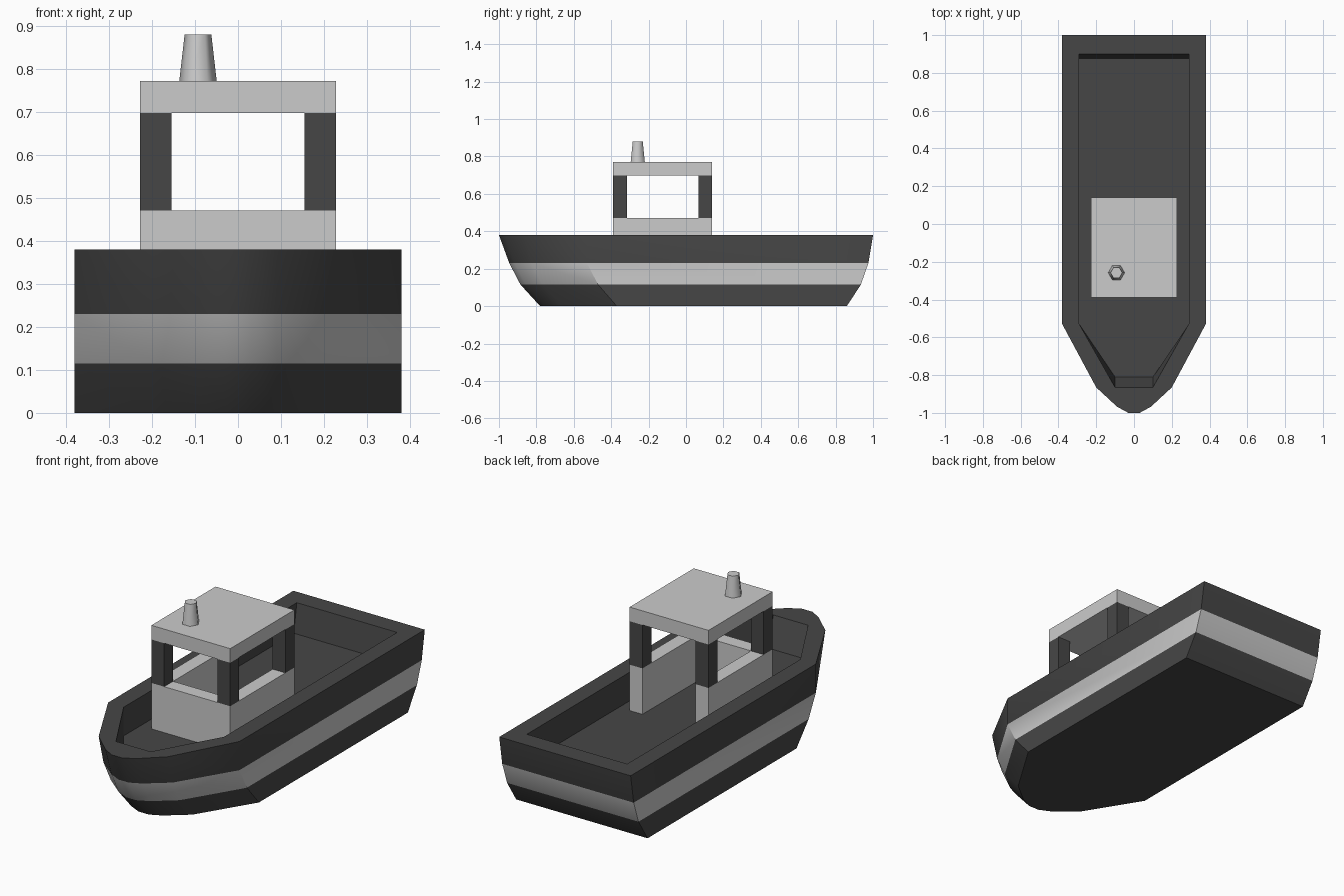
import bpy, bmesh, math

if "Cube" in bpy.data.objects:
    bpy.data.objects.remove(bpy.data.objects["Cube"])


def material(name, v):
    m = bpy.data.materials.new(name)
    m.diffuse_color = (v, v, v, 1)
    m.use_nodes = True
    m.node_tree.nodes["Principled BSDF"].inputs["Base Color"].default_value = m.diffuse_color
    return m


DARK = material("dark grey", 0.062)
LIGHT = material("light grey", 0.60)


def finish(bm, name, mats, angle=None):
    bmesh.ops.recalc_face_normals(bm, faces=bm.faces)
    me = bpy.data.meshes.new(name)
    bm.to_mesh(me)
    bm.free()
    ob = bpy.data.objects.new(name, me)
    bpy.context.collection.objects.link(ob)
    for m in mats:
        me.materials.append(m)
    if angle:
        bpy.ops.object.select_all(action='DESELECT')
        ob.select_set(True)
        bpy.context.view_layer.objects.active = ob
        bpy.ops.object.shade_smooth_by_angle(angle=math.radians(angle))
    return ob


def prism(name, outline, z0, z1, mat):
    bm = bmesh.new()
    face = bm.faces.new([bm.verts.new((x, y, z0)) for x, y in outline])
    ext = bmesh.ops.extrude_face_region(bm, geom=[face])
    for v in ext["geom"]:
        if isinstance(v, bmesh.types.BMVert):
            v.co.z = z1
    return finish(bm, name, [mat])


def rect(x0, x1, y0, y1):
    return [(x0, y0), (x1, y0), (x1, y1), (x0, y1)]


# Hull: mirrored outline rings (z, stern y, shoulder y, bow y)
def ring(bm, half, z):
    pts = half + [(-x, y) for x, y in reversed(half)]
    return [bm.verts.new((x, y, z)) for x, y in pts]


def bridge(bm, a, b, mat=0):
    n = len(a)
    for i in range(n):
        j = (i + 1) % n
        bm.faces.new((a[i], a[j], b[j], b[i])).material_index = mat


bm = bmesh.new()
levels = [(0, 0.86, -0.37, -0.78), (0.115, 0.935, -0.47, -0.885),
          (0.23, 0.975, -0.53, -0.945), (0.38, 1.0, -0.53, -1.0)]
rings = []
for z, stern, shoulder, bow in levels:
    run = bow - shoulder
    half = [(0.38, stern), (0.38, shoulder), (0.2, shoulder + 0.713 * run),
            (0.09, shoulder + 0.93 * run), (0.03, bow)]
    rings.append(ring(bm, half, z))
bm.faces.new(rings[0])
for i in range(3):
    bridge(bm, rings[i], rings[i + 1], 1 if i == 1 else 0)  # light stripe
# Sunken deck
rim = ring(bm, [(0.29, 0.90), (0.29, -0.53), (0.10, -0.865)], 0.38)
deck = ring(bm, [(0.29, 0.875), (0.29, -0.53), (0.10, -0.81)], 0.23)
bridge(bm, rim, deck)
bm.faces.new(deck)
# Gunwale between outer edge and rim
o = rings[3]
for a, b, c, d in ((0, 1, 1, 0), (1, 2, 2, 1), (8, 7, 3, 4), (9, 8, 4, 5), (0, 9, 5, 0)):
    bm.faces.new((o[a], o[b], rim[c], rim[d]))
bm.faces.new(o[2:8] + [rim[3], rim[2]])
finish(bm, "hull", [DARK, LIGHT], 30)

# Cabin: U-shaped wall open at the stern, posts, roof
X, Y0, Y1, T = 0.228, -0.39, 0.14, 0.074
prism("cabin_wall", [(-X, Y1), (-X, Y0), (X, Y0), (X, Y1), (X - T, Y1),
                     (X - T, Y0 + T), (T - X, Y0 + T), (T - X, Y1)], 0.23, 0.47, LIGHT)
for side, x in (("left", -X), ("right", X - T)):
    for end, y in (("front", Y0), ("back", Y1 - T)):
        prism(f"{end}_{side}_post", rect(x, x + T, y, y + T), 0.47, 0.697, DARK)
prism("cabin_roof", rect(-X, X, Y0, Y1), 0.697, 0.771, LIGHT)

# Funnel: six-sided taper
bm = bmesh.new()
rings = [[bm.verts.new((-0.093 + r * math.cos(k * math.pi / 3),
                        -0.258 + r * math.sin(k * math.pi / 3), z)) for k in range(6)]
         for r, z in ((0.0435, 0.771), (0.031, 0.88))]
bridge(bm, *rings)
for r in rings:
    bm.faces.new(r)
finish(bm, "funnel", [LIGHT], 65)
